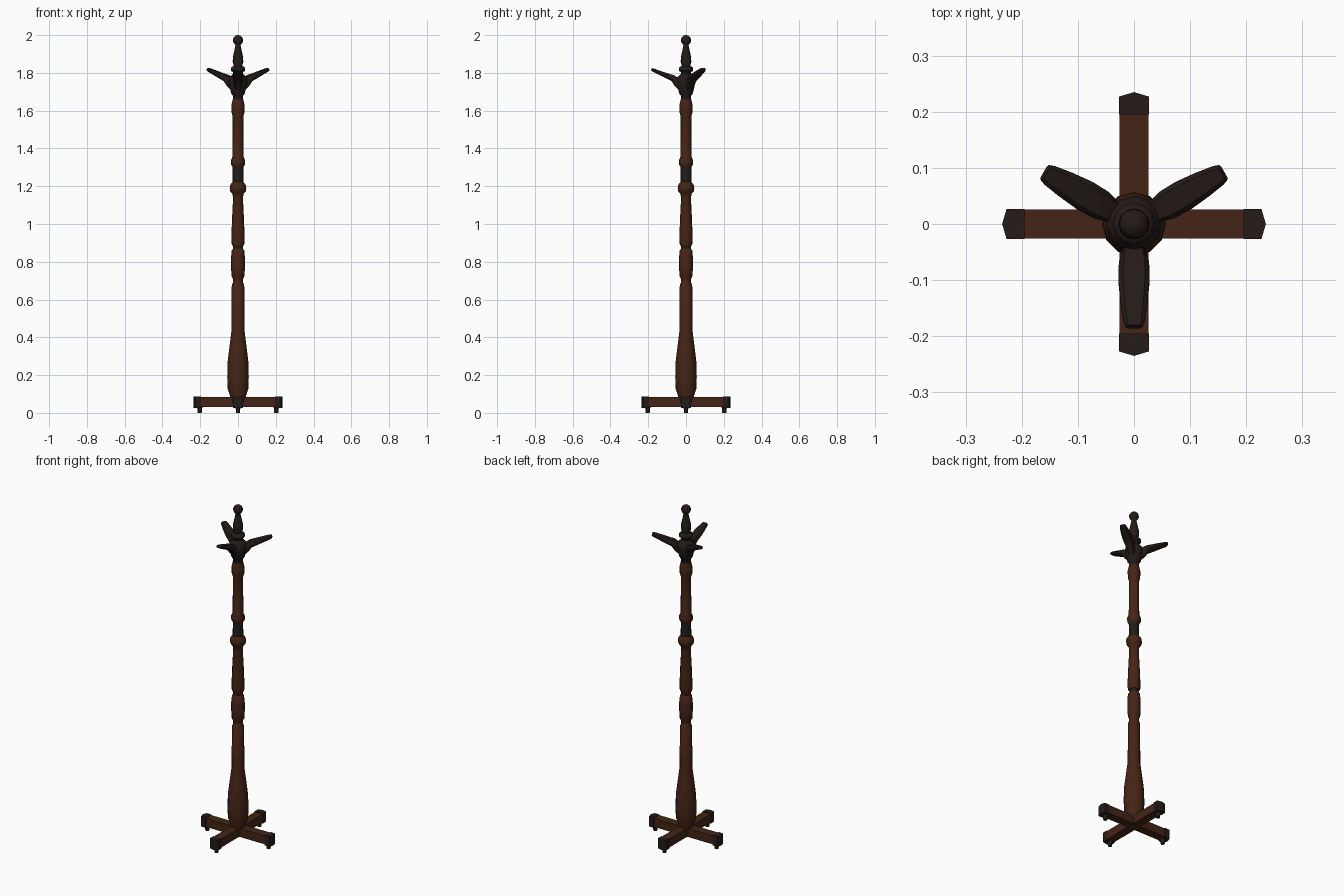
import bpy, bmesh, math
from mathutils import Matrix, Vector

if "Cube" in bpy.data.objects:
    bpy.data.objects.remove(bpy.data.objects["Cube"])


def material(name, rgb):
    m = bpy.data.materials.new(name)
    m.diffuse_color = (*rgb, 1)
    m.use_nodes = True
    m.node_tree.nodes["Principled BSDF"].inputs["Base Color"].default_value = m.diffuse_color
    return m


WOOD = material("brown_wood", (0.06, 0.018, 0.008))
DARK = material("dark_wood", (0.018, 0.011, 0.009))


def finish(bm, name, mat, angle=35):
    bmesh.ops.recalc_face_normals(bm, faces=bm.faces[:])
    mesh = bpy.data.meshes.new(name)
    bm.to_mesh(mesh)
    bm.free()
    mesh.materials.append(mat)
    ob = bpy.data.objects.new(name, mesh)
    bpy.context.collection.objects.link(ob)
    bpy.ops.object.select_all(action='DESELECT')
    ob.select_set(True)
    bpy.context.view_layer.objects.active = ob
    bpy.ops.object.shade_smooth_by_angle(angle=math.radians(angle))
    return ob


def turned(name, profile, mat, sides=12):
    """Lathe a list of (radius, height) into a closed solid."""
    bm = bmesh.new()
    rings = [[bm.verts.new((r * math.cos(a), r * math.sin(a), z))
              for a in (2 * math.pi * i / sides for i in range(sides))]
             for r, z in profile]
    for lo, hi in zip(rings, rings[1:]):
        for i in range(sides):
            j = (i + 1) % sides
            bm.faces.new((lo[i], lo[j], hi[j], hi[i]))
    bm.faces.new(rings[0])
    bm.faces.new(rings[-1])
    return finish(bm, name, mat, 50)


def loft(name, sections, mat, turn):
    """Skin equal-length cross-sections, then turn about z."""
    bm = bmesh.new()
    loops = [[bm.verts.new(p) for p in s] for s in sections]
    for a, b in zip(loops, loops[1:]):
        n = len(a)
        for i in range(n):
            bm.faces.new((a[i], a[(i + 1) % n], b[(i + 1) % n], b[i]))
    bm.faces.new(loops[0])
    bm.faces.new(loops[-1])
    bm.transform(Matrix.Rotation(turn, 4, 'Z'))
    return finish(bm, name, mat)


# Turned post, bottom to top
turned("lower_post", [(.040, .05), (.042, .09), (.055, .13), (.057, .19), (.055, .27),
                      (.044, .36), (.035, .43), (.033, .68), (.026, .69), (.027, .71),
                      (.034, .725), (.037, .77), (.037, .82), (.033, .86), (.026, .87)], WOOD)
turned("lower_collar", [(.026, .865), (.026, .892)], DARK)
turned("middle_post", [(.030, .885), (.035, .90), (.035, .94), (.031, 1.04), (.026, 1.14),
                       (.030, 1.16), (.041, 1.172), (.044, 1.19), (.041, 1.207),
                       (.029, 1.222)], WOOD)
turned("upper_collar", [(.029, 1.215), (.028, 1.31)], DARK)
turned("upper_post", [(.028, 1.30), (.037, 1.315), (.038, 1.335), (.029, 1.357),
                      (.028, 1.57), (.034, 1.59), (.035, 1.63), (.028, 1.66)], WOOD)

# Hub and finial
turned("hub", [(.026, 1.65), (.027, 1.68), (.036, 1.69), (.043, 1.72), (.050, 1.755),
               (.046, 1.775), (.026, 1.795), (.028, 1.805), (.038, 1.812),
               (.038, 1.826), (.028, 1.835)], DARK)
ball = [(.027 * math.sin(t), 1.973 - .027 * math.cos(t))
        for t in (math.pi * k / 10 for k in range(2, 10))]
turned("finial", [(.022, 1.83), (.028, 1.86), (.027, 1.885), (.019, 1.92), (.014, 1.945)]
       + ball + [(.002, 2.0)], DARK)

# Three hat hooks: (reach, height, half width, half thickness)
HOOK = [(.020, 1.725, .018, .026), (.050, 1.752, .021, .024), (.070, 1.772, .027, .017),
        (.100, 1.784, .028, .014), (.140, 1.801, .024, .011), (.172, 1.814, .019, .009),
        (.183, 1.819, .015, .007)]
for k, deg in enumerate((-90, 30, 150)):
    sections = []
    for x, z, w, t in HOOK:
        out = Vector((-.4, 0, .9)) * t
        mid = Vector((x, 0, z))
        side = Vector((0, w, 0))
        sections.append([mid + side * c + out * s for c, s in
                         ((-.7, 1), (.7, 1), (1, .4), (1, -.4), (.7, -1),
                          (-.7, -1), (-1, -.4), (-1, .4))])
    loft(f"hat_hook_{k + 1}", sections, DARK, math.radians(deg))


def beam(name, x0, x1, tip, w, z0, z1, mat, turn):
    """Bar along x whose outer end comes to a shallow point."""
    plan = [(x0, -w), (x1, -w), (x1 + tip, 0), (x1, w), (x0, w)]
    loft(name, [[(x, y, z) for x, y in plan] for z in (z0, z1)], mat, turn)


# Cross base: four legs with end caps and small feet
for k in range(4):
    turn = k * math.pi / 2
    beam(f"base_leg_{k + 1}", 0, .205, .01, .0255, .032, .083, WOOD, turn)
    beam(f"leg_cap_{k + 1}", .195, .227, .008, .027, .027, .086, DARK, turn)
    foot = turned(f"foot_{k + 1}", [(.011, 0), (.012, .022), (.016, .03)], DARK, 8)
    foot.location = Matrix.Rotation(turn, 3, 'Z') @ Vector((.203, 0, 0))
